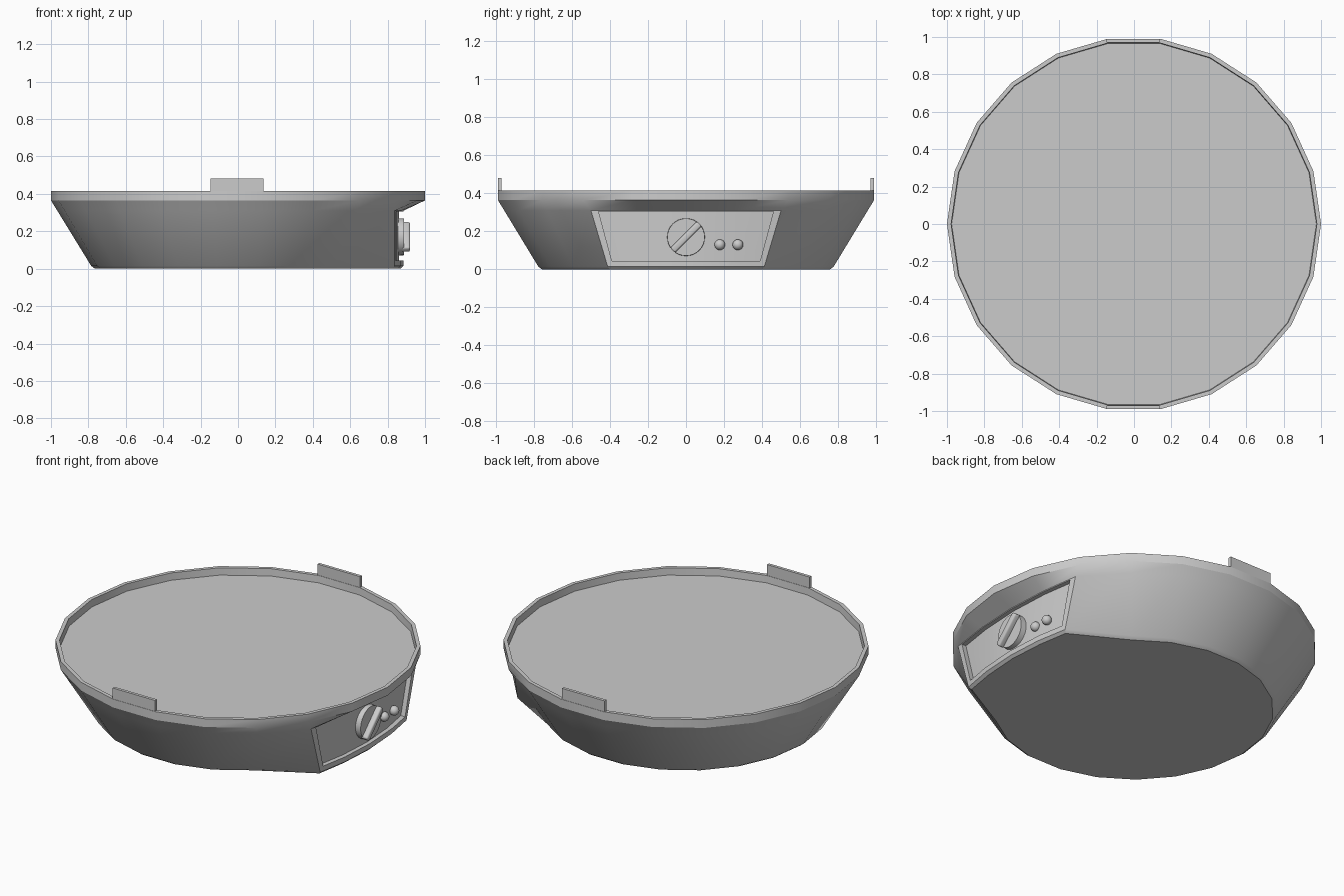
import bpy, bmesh
from math import cos, sin, pi, radians

if "Cube" in bpy.data.objects:
    bpy.data.objects.remove(bpy.data.objects["Cube"])

SIDES = 22


def make_object(name, bm, smooth=True):
    bmesh.ops.recalc_face_normals(bm, faces=bm.faces)
    mesh = bpy.data.meshes.new(name)
    bm.to_mesh(mesh)
    bm.free()
    obj = bpy.data.objects.new(name, mesh)
    bpy.context.collection.objects.link(obj)
    if smooth:
        activate(obj)
        bpy.ops.object.shade_smooth_by_angle(angle=radians(30))
    return obj


def activate(obj):
    bpy.ops.object.select_all(action='DESELECT')
    obj.select_set(True)
    bpy.context.view_layer.objects.active = obj


def loft(sections):
    """Skin equal-length closed rings and cap both ends."""
    bm = bmesh.new()
    rings = [[bm.verts.new(p) for p in s] for s in sections]
    n = len(rings[0])
    for a, b in zip(rings, rings[1:]):
        for i in range(n):
            j = (i + 1) % n
            bm.faces.new((a[i], a[j], b[j], b[i]))
    bm.faces.new(rings[0])
    bm.faces.new(rings[-1])
    return bm


def ring(r, z, front=None):
    """Polygon ring; 'front' pulls the five points at +x onto the control face."""
    pts = []
    for i in range(SIDES):
        a = 2 * pi * i / SIDES
        x, y = r * cos(a), r * sin(a)
        k = min(i, SIDES - i)
        if front and k <= 2:
            x, y = front[k][0], front[k][1] * (1 if i <= 2 else -1)
        pts.append((x, y, z))
    return pts


# Tray body: tapered wall, control bulge, rim and sunken floor
body = make_object("tray_body", loft([
    ring(0.765, 0, [(0.87, 0), (0.855, 0.22), (0.825, 0.40)]),
    ring(0.785, 0.015, [(0.885, 0), (0.872, 0.22), (0.838, 0.412)]),
    ring(0.966, 0.31, [(0.885, 0), (0.872, 0.26), (0.838, 0.50)]),
    ring(1.0, 0.365),
    ring(1.0, 0.415),
    ring(0.978, 0.415),
    ring(0.975, 0.372),
]), smooth=False)


# Recess cut into the control face
def recess_ring(z, half):
    arc = [(0.815, -1), (0.847, -0.54), (0.86, 0), (0.847, 0.54), (0.815, 1)]
    return ([(x, t * half, z) for x, t in arc]
            + [(1.1, half, z), (1.1, -half, z)])


cutter = make_object("recess_cutter", loft([recess_ring(0.045, 0.39),
                                            recess_ring(0.305, 0.46)]), smooth=False)
cutter.hide_render = True
mod = body.modifiers.new("recess", 'BOOLEAN')
mod.operation = 'DIFFERENCE'
mod.solver = 'EXACT'
mod.object = cutter
activate(body)
bpy.ops.object.modifier_apply(modifier=mod.name)
bpy.data.objects.remove(cutter)
bpy.ops.object.shade_smooth_by_angle(angle=radians(30))


def box(name, center, size, bevel=0.0, rot_x=0.0):
    bm = bmesh.new()
    bmesh.ops.create_cube(bm, size=1)
    bmesh.ops.scale(bm, vec=size, verts=bm.verts)
    if bevel:
        bmesh.ops.bevel(bm, geom=bm.edges[:], offset=bevel, segments=3,
                        profile=0.5, affect='EDGES')
    obj = make_object(name, bm, smooth=bool(bevel))
    obj.location = center
    obj.rotation_euler.x = rot_x
    return obj


# Upright tabs on the front and back rim
for name, s in (("front_tab", -1), ("back_tab", 1)):
    box(name, (-0.005, s * 0.979, 0.427), (0.284, 0.018, 0.108))

# Dial: round base with a diagonal grip
bm = bmesh.new()
bmesh.ops.create_cone(bm, cap_ends=True, segments=32, radius1=0.1,
                      radius2=0.098, depth=0.05)
dial = make_object("dial_base", bm)
dial.location = (0.863, 0, 0.17)
dial.rotation_euler.y = pi / 2
box("dial_grip", (0.898, 0, 0.17), (0.044, 0.2, 0.036), 0.01, radians(45))

# Indicator buttons
for i, y in enumerate((0.178, 0.273)):
    bm = bmesh.new()
    bmesh.ops.create_uvsphere(bm, u_segments=20, v_segments=12, radius=0.028)
    make_object(f"button_{i + 1}", bm).location = (0.853, y, 0.13)
